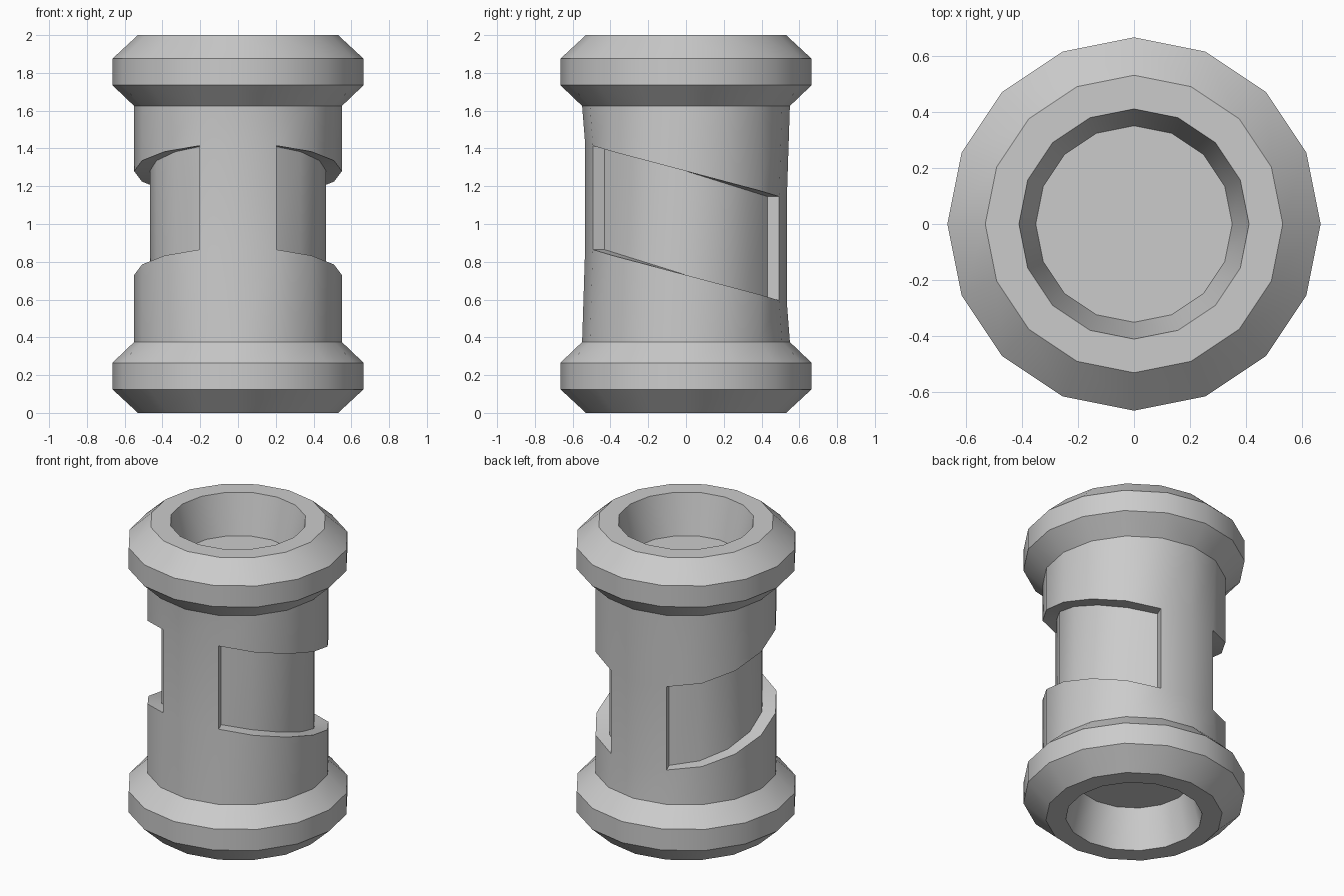
import bpy, bmesh
from math import sin, cos, pi, radians

if "Cube" in bpy.data.objects:
    bpy.data.objects.remove(bpy.data.objects["Cube"])

N = 16                      # sides of the turned shape


def ang(i):
    return 2 * pi * i / N


def finish(name, bm):
    me = bpy.data.meshes.new(name)
    bm.to_mesh(me)
    bm.free()
    ob = bpy.data.objects.new(name, me)
    bpy.context.collection.objects.link(ob)
    bpy.ops.object.select_all(action='DESELECT')
    ob.select_set(True)
    bpy.context.view_layer.objects.active = ob
    bpy.ops.object.shade_smooth_by_angle(angle=radians(30))
    return ob


def strip(bm, a, b):
    # quads between two neighbouring columns of vertices
    for k in range(len(a) - 1):
        bm.faces.new((a[k], b[k], b[k + 1], a[k + 1]))


# End collars: recessed cup and chamfered rim, mirrored about mid height
profile = [(.35, .26), (.41, 0), (.53, 0), (.665, .125),
           (.665, .265), (.55, .375)]
bm = bmesh.new()
cols = [[bm.verts.new((r * cos(ang(i)), r * sin(ang(i)), z - 1))
         for r, z in profile] for i in range(N)]
for i in range(N):
    strip(bm, cols[i], cols[(i + 1) % N])
bm.faces.new([c[0] for c in reversed(cols)])
collars = finish("end_collars", bm)
collars.location.z = 1
mirror = collars.modifiers.new("mirror", 'MIRROR')
mirror.use_axis = (False, False, True)
mirror.use_clip = False

# Body sleeve: slanted window on each side, recessed core, pinched bars
bars = {3, 4, 5, 11, 12, 13}
bm = bmesh.new()
cols = []
for i in range(N):
    c, s = cos(ang(i)), sin(ang(i))
    r = .534 if i in bars else .55
    drop = .27 * .54 * s
    lo, hi = .73 - drop, 1.28 - drop
    rows = [(.55, .375), (r, lo), (.467, lo), (.467, hi), (r, hi), (.55, 1.625)]
    if i in (4, 12):        # bar centres have no recess
        rows = [rows[k] for k in (0, 1, 4, 5)]
    cols.append([bm.verts.new((q * c, q * s, z)) for q, z in rows])


def outer(col):
    return col[:2] + col[-2:]


for i in range(N):
    a, b = cols[i], cols[(i + 1) % N]
    if i in (3, 4, 11, 12):
        strip(bm, outer(a), outer(b))
    else:
        strip(bm, a, b)
for i in (3, 5, 11, 13):    # window end walls
    bm.faces.new(cols[i][1:5])
bmesh.ops.recalc_face_normals(bm, faces=bm.faces)
finish("body_sleeve", bm)
